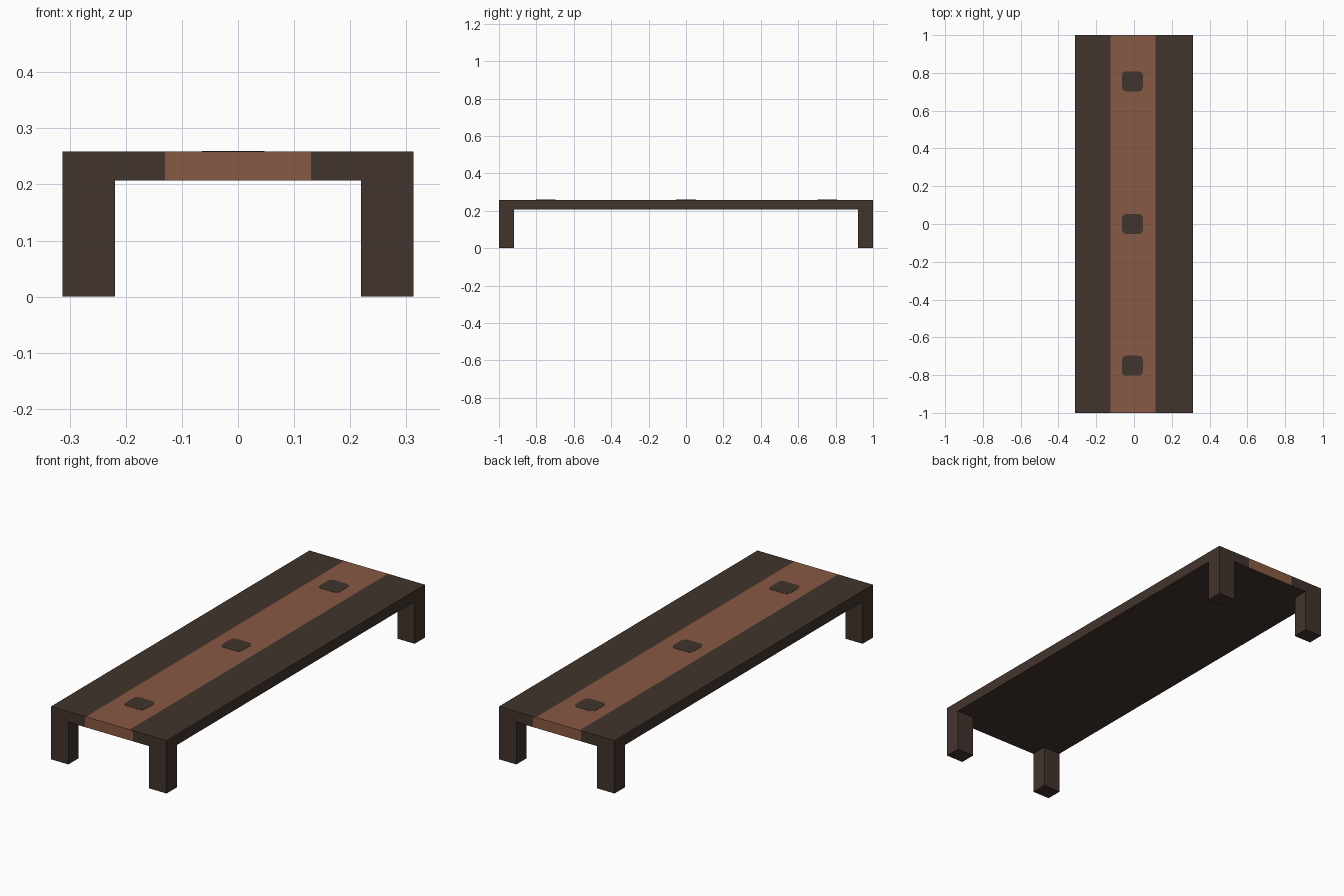
import bpy, bmesh, math

if "Cube" in bpy.data.objects:
    bpy.data.objects.remove(bpy.data.objects["Cube"])

W, L, H, T = 0.313, 1.0, 0.259, 0.052      # half width, half length, height, slab thickness
LEG_X, LEG_Y = 0.094, 0.08


def material(name, rgb):
    m = bpy.data.materials.new(name)
    m.diffuse_color = (*rgb, 1)
    m.use_nodes = True
    m.node_tree.nodes["Principled BSDF"].inputs["Base Color"].default_value = m.diffuse_color
    return m


dark = material("dark wood", (0.054, 0.034, 0.026))
brown = material("reddish brown wood", (0.250, 0.100, 0.058))


def finish(name, bm, mats):
    me = bpy.data.meshes.new(name)
    bm.to_mesh(me)
    bm.free()
    for m in mats:
        me.materials.append(m)
    ob = bpy.data.objects.new(name, me)
    bpy.context.collection.objects.link(ob)
    return ob


def box(x0, x1, y0, y1, z0, z1):
    bm = bmesh.new()
    bmesh.ops.create_cube(bm, size=1)
    for v in bm.verts:
        v.co = (x1 if v.co.x > 0 else x0, y1 if v.co.y > 0 else y0, z1 if v.co.z > 0 else z0)
    return bm


# Table top, cut lengthwise so the centre stripe is its own faces
bm = box(-W, W, -L, L, H - T, H)
for x in (-0.13, -0.124, 0.113, 0.13):
    bmesh.ops.bisect_plane(bm, geom=bm.verts[:] + bm.edges[:] + bm.faces[:],
                           plane_co=(x, 0, 0), plane_no=(1, 0, 0))
bm.normal_update()
for f in bm.faces:
    x = f.calc_center_median().x
    on_top = f.normal.z > 0.5 and -0.124 < x < 0.113
    on_end = abs(f.normal.y) > 0.5 and abs(x) < 0.13
    f.material_index = 1 if on_top or on_end else 0
finish("table_top", bm, [dark, brown])

# Four corner legs
for sy, end in ((-1, "front"), (1, "back")):
    for sx, side in ((-1, "left"), (1, "right")):
        xs = sorted((sx * W, sx * (W - LEG_X)))
        ys = sorted((sy * L, sy * (L - LEG_Y)))
        finish(f"{end}_{side}_leg", box(*xs, *ys, 0, H - T), [dark])

# Three thin rounded-square inlays along the stripe
for i, y in enumerate((-0.75, 0.0, 0.755)):
    bm = box(-0.064, 0.047, y - 0.053, y + 0.053, H - 0.001, H + 0.001)
    upright = [e for e in bm.edges if abs(e.verts[0].co.z - e.verts[1].co.z) > 0.001]
    bmesh.ops.bevel(bm, geom=upright, offset=0.022, segments=3, profile=0.5, affect='EDGES')
    finish(f"inlay_{i + 1}", bm, [dark])
